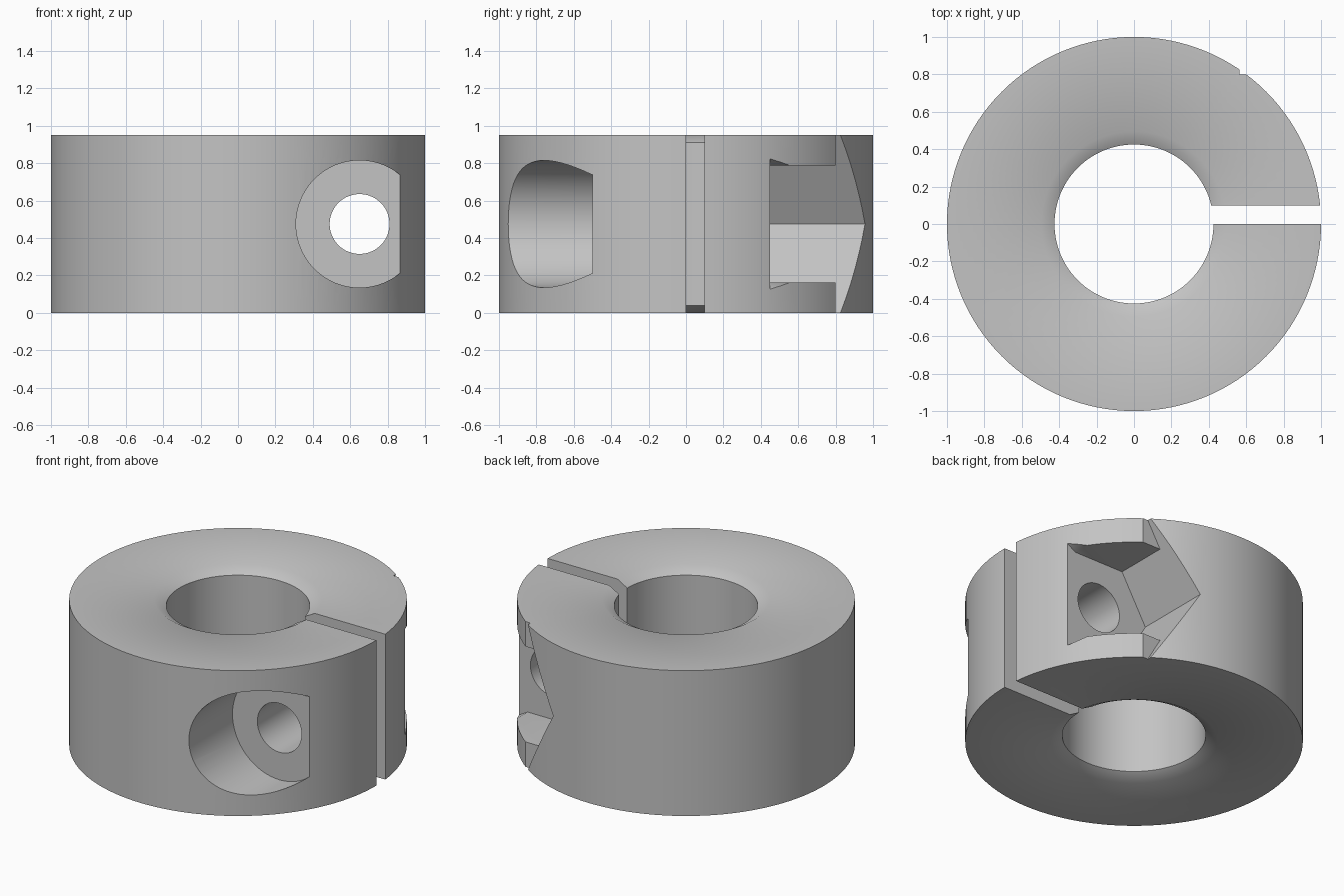
import bpy, bmesh, math
from mathutils import Vector

if "Cube" in bpy.data.objects:
    bpy.data.objects.remove(bpy.data.objects["Cube"])

H = 0.95                  # collar height
BX, BZ = 0.65, H / 2      # clamp screw axis, parallel to y
SEG = 128

steel = bpy.data.materials.new("steel grey")
steel.diffuse_color = (0.55, 0.55, 0.55, 1)
steel.use_nodes = True
steel.node_tree.nodes["Principled BSDF"].inputs["Base Color"].default_value = steel.diffuse_color


def new_object(name, bm):
    bmesh.ops.recalc_face_normals(bm, faces=bm.faces)
    mesh = bpy.data.meshes.new(name)
    bm.to_mesh(mesh)
    bm.free()
    mesh.materials.append(steel)
    obj = bpy.data.objects.new(name, mesh)
    bpy.context.collection.objects.link(obj)
    return obj


def prism(name, outline, y0, y1):
    """Extrude an x-z outline along y."""
    bm = bmesh.new()
    face = bm.faces.new([bm.verts.new((x, y0, z)) for x, z in outline])
    moved = bmesh.ops.extrude_face_region(bm, geom=[face])["geom"]
    bmesh.ops.translate(bm, vec=(0, y1 - y0, 0),
                        verts=[v for v in moved if isinstance(v, bmesh.types.BMVert)])
    return new_object(name, bm)


def circle(r, n=64):
    return [(BX + r * math.cos(2 * math.pi * i / n),
             BZ + r * math.sin(2 * math.pi * i / n)) for i in range(n)]


# Ring body with a chamfered bore, turned from its section
section = [(1, 0), (1, H), (0.495, H), (0.425, H - 0.04), (0.425, 0.04), (0.495, 0)]
bm = bmesh.new()
rings = [[bm.verts.new((r * math.cos(a), r * math.sin(a), z)) for r, z in section]
         for a in (2 * math.pi * i / SEG for i in range(SEG))]
for i in range(SEG):
    a, b = rings[i], rings[(i + 1) % SEG]
    for j in range(len(section)):
        k = (j + 1) % len(section)
        bm.faces.new((a[j], b[j], b[k], a[k]))
collar = new_object("clamp_collar", bm)

# Hexagonal nut pocket, flaring where it breaks out of the side
R = 0.36
h = R * math.sqrt(3) / 2
t = math.tan(math.radians(30))
flare = h + (1.2 - BX - R / 2) * t
nut = [(BX - R, BZ), (BX - R / 2, BZ - h), (BX + R / 2, BZ - h), (1.2, BZ - flare),
       (1.2, BZ + flare), (BX + R / 2, BZ + h), (BX - R / 2, BZ + h)]
# Wedge-shaped relief behind the nut, in line with the pocket's slanted walls
wedge = [(BX - R, BZ), (BX - R + 0.8 * t, BZ - 0.8), (1.3, BZ - 0.8),
         (1.3, BZ + 0.8), (BX - R + 0.8 * t, BZ + 0.8)]

cutters = [
    prism("slot_cutter", [(0.2, -0.2), (1.2, -0.2), (1.2, 1.2), (0.2, 1.2)], 0.0, 0.1),
    prism("screw_hole_cutter", circle(0.16), -1.2, 1.2),
    prism("screw_head_cutter", circle(0.34), -1.2, -0.5),
    prism("nut_pocket_cutter", nut, 0.45, 1.2),
    prism("nut_relief_cutter", wedge, 0.8, 1.3),
]

# Cut every opening out of the ring
bpy.context.view_layer.objects.active = collar
collar.select_set(True)
for cutter in cutters:
    mod = collar.modifiers.new(cutter.name, 'BOOLEAN')
    mod.operation = 'DIFFERENCE'
    mod.solver = 'EXACT'
    mod.object = cutter
    bpy.ops.object.modifier_apply(modifier=mod.name)
for cutter in cutters:
    bpy.data.objects.remove(cutter, do_unlink=True)

# Smooth round walls, crisp cut edges
bpy.ops.object.shade_smooth_by_angle(angle=math.radians(32))
